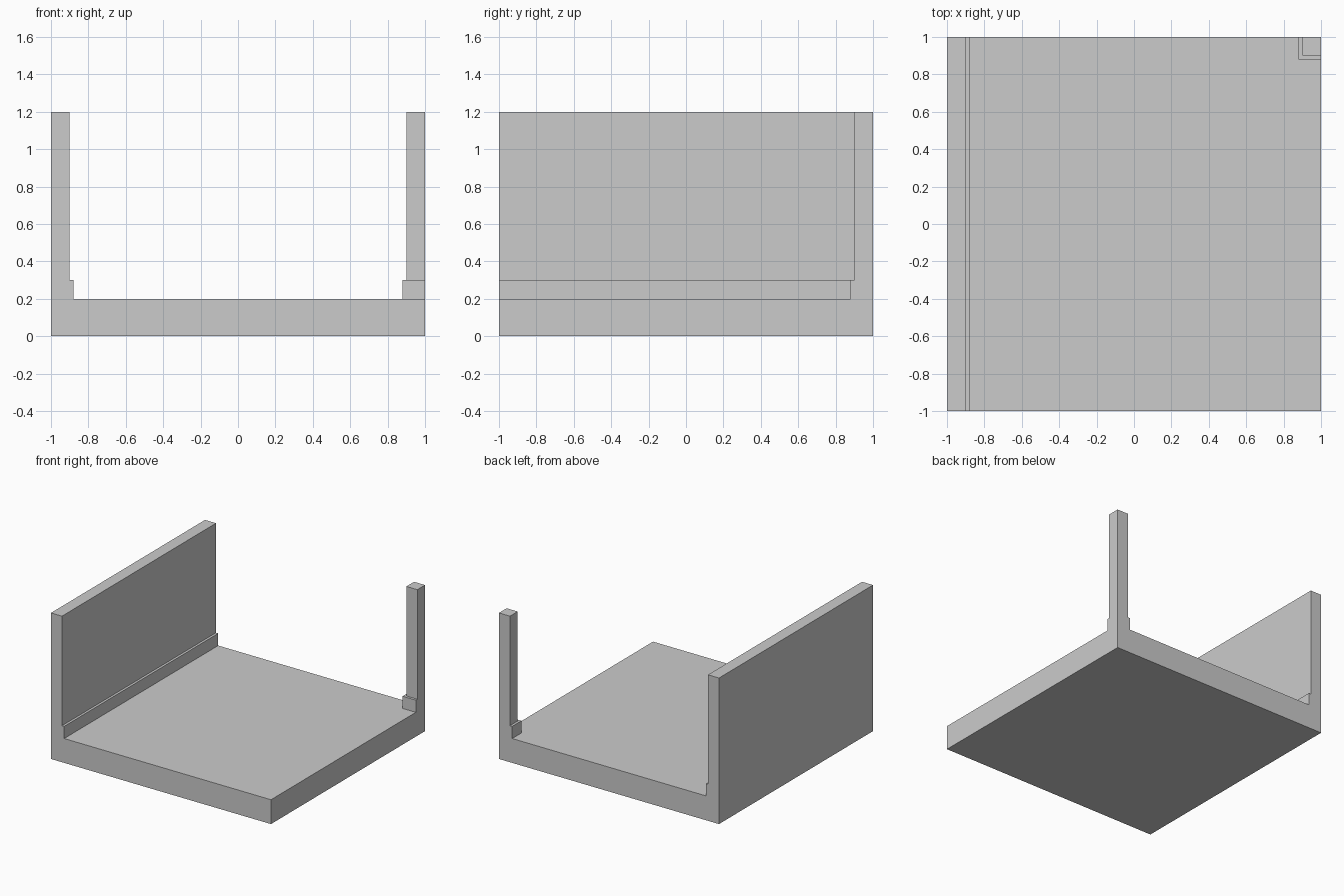
import bpy, bmesh
from mathutils import Vector

if "Cube" in bpy.data.objects:
    bpy.data.objects.remove(bpy.data.objects["Cube"])


def finish(name, bm):
    bmesh.ops.recalc_face_normals(bm, faces=bm.faces[:])
    mesh = bpy.data.meshes.new(name)
    bm.to_mesh(mesh)
    bm.free()
    obj = bpy.data.objects.new(name, mesh)
    bpy.context.collection.objects.link(obj)
    return obj


def extrude_profile(name, profile, y0, y1):
    """Sweep an (x, z) outline along y."""
    bm = bmesh.new()
    face = bm.faces.new([bm.verts.new((x, y0, z)) for x, z in profile])
    new = bmesh.ops.extrude_face_region(bm, geom=[face], use_keep_orig=True)["geom"]
    verts = [g for g in new if isinstance(g, bmesh.types.BMVert)]
    bmesh.ops.translate(bm, verts=verts, vec=Vector((0, y1 - y0, 0)))
    return finish(name, bm)


def stepped_post(name, corner, sections):
    """Stack square (size, z) sections that share one outer corner."""
    bm = bmesh.new()
    cx, cy = corner
    rings = [[bm.verts.new((cx - dx * s, cy - dy * s, z))
              for dx, dy in ((1, 1), (0, 1), (0, 0), (1, 0))] for s, z in sections]
    for low, high in zip(rings, rings[1:]):
        for i in range(4):
            j = (i + 1) % 4
            bm.faces.new((low[i], low[j], high[j], high[i]))
    bm.faces.new(rings[-1])
    # the shared corner leaves doubled points at each step
    bmesh.ops.remove_doubles(bm, verts=bm.verts[:], dist=1e-4)
    return finish(name, bm)


FLOOR, SKIRT, TOP = 0.2, 0.3, 1.2

# floor slab and left wall with its skirting ledge, one continuous section
extrude_profile("floor_and_wall", [
    (-1, 0), (1, 0), (1, FLOOR), (-0.88, FLOOR),
    (-0.88, SKIRT), (-0.9, SKIRT), (-0.9, TOP), (-1, TOP)], -1, 1)

# back right corner post with matching skirting foot
stepped_post("corner_post", (1, 1), [
    (0.12, FLOOR), (0.12, SKIRT), (0.1, SKIRT), (0.1, TOP)])
